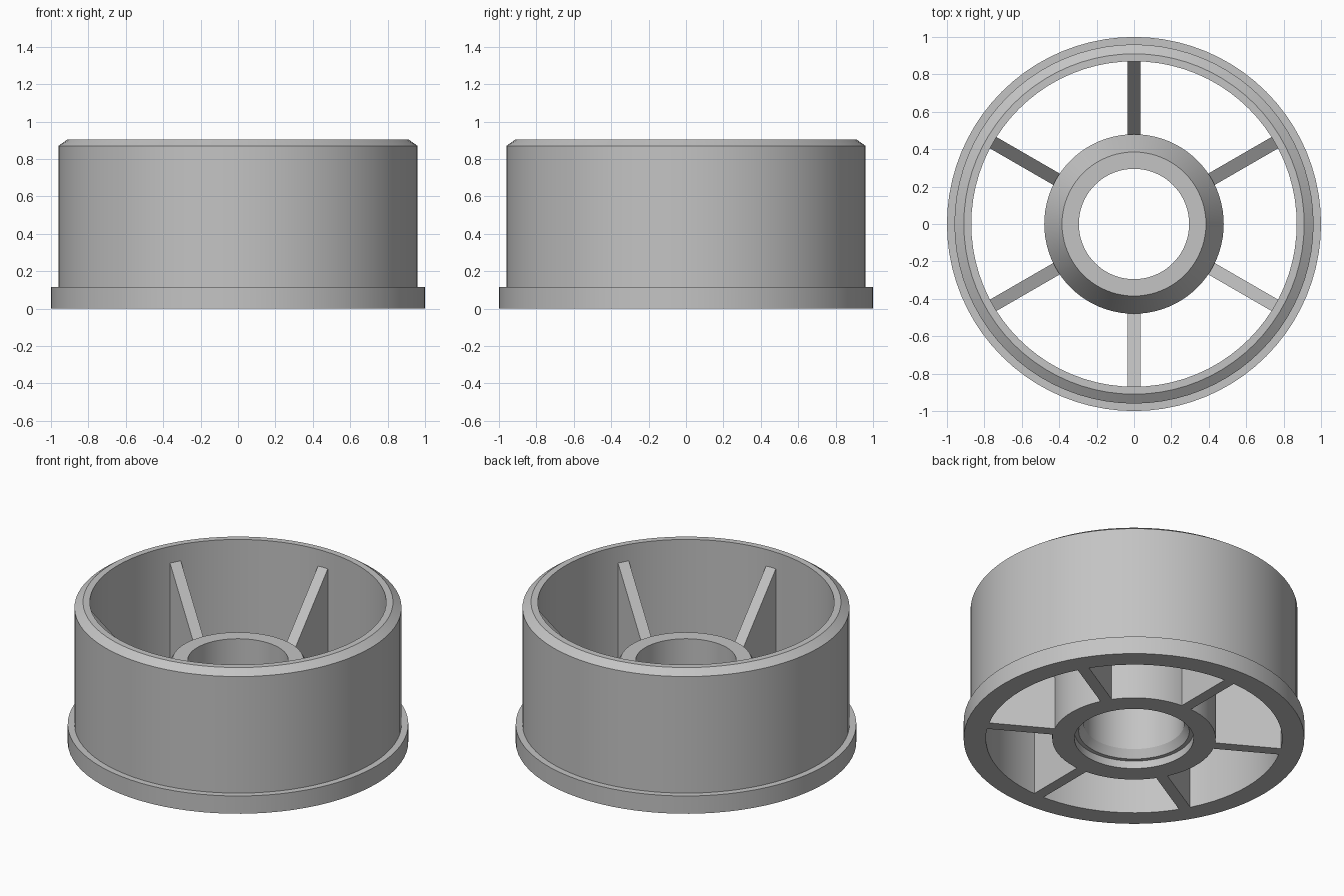
import bpy
import bmesh
from math import cos, sin, pi, radians

if "Cube" in bpy.data.objects:
    bpy.data.objects.remove(bpy.data.objects["Cube"], do_unlink=True)

SEGMENTS = 80

# Single plain grey plastic
grey = bpy.data.materials.new("plain grey")
grey.use_nodes = True
colour = (0.55, 0.55, 0.55, 1)
grey.diffuse_color = colour
grey.node_tree.nodes["Principled BSDF"].inputs["Base Color"].default_value = colour


def finish(name, bm):
    bmesh.ops.recalc_face_normals(bm, faces=bm.faces)
    mesh = bpy.data.meshes.new(name)
    bm.to_mesh(mesh)
    bm.free()
    mesh.materials.append(grey)
    obj = bpy.data.objects.new(name, mesh)
    bpy.context.collection.objects.link(obj)
    return obj


def lathe(name, profile):
    """Revolve a closed (radius, height) outline around z."""
    bm = bmesh.new()
    rings = []
    for i in range(SEGMENTS):
        a = 2 * pi * i / SEGMENTS
        rings.append([bm.verts.new((r * cos(a), r * sin(a), z)) for r, z in profile])
    n = len(profile)
    for i in range(SEGMENTS):
        here, there = rings[i], rings[(i + 1) % SEGMENTS]
        for j in range(n):
            k = (j + 1) % n
            bm.faces.new((here[j], there[j], there[k], here[k]))
    obj = finish(name, bm)
    bpy.ops.object.select_all(action="DESELECT")
    obj.select_set(True)
    bpy.context.view_layer.objects.active = obj
    bpy.ops.object.shade_smooth_by_angle(angle=radians(25))
    return obj


def spoke(name, angle, outline, width):
    """Extrude a (radius, height) side outline into a thin web."""
    bm = bmesh.new()
    side = [bm.verts.new((r, -width / 2, z)) for r, z in outline]
    face = bm.faces.new(side)
    out = bmesh.ops.extrude_face_region(bm, geom=[face])
    moved = [v for v in out["geom"] if isinstance(v, bmesh.types.BMVert)]
    bmesh.ops.translate(bm, verts=moved, vec=(0, width, 0))
    obj = finish(name, bm)
    obj.rotation_euler.z = angle
    return obj


# Outer rim with bottom flange and chamfered top edge
lathe("rim", [(0.87, 0), (1, 0), (1, 0.115), (0.96, 0.115),
              (0.96, 0.87), (0.91, 0.905), (0.87, 0.905)])

# Hub with tapered shoulder, straight bore and stepped, flared bottom opening
lathe("hub", [(0.35, 0), (0.48, 0), (0.48, 0.37), (0.385, 0.53),
              (0.295, 0.53), (0.295, 0.1), (0.325, 0.05), (0.35, 0.05)])

# Six webs rising from hub to rim
for i in range(6):
    spoke(f"spoke_{i + 1}", radians(30 + 60 * i),
          [(0.46, 0), (0.88, 0), (0.88, 0.81), (0.46, 0.325)], 0.07)
